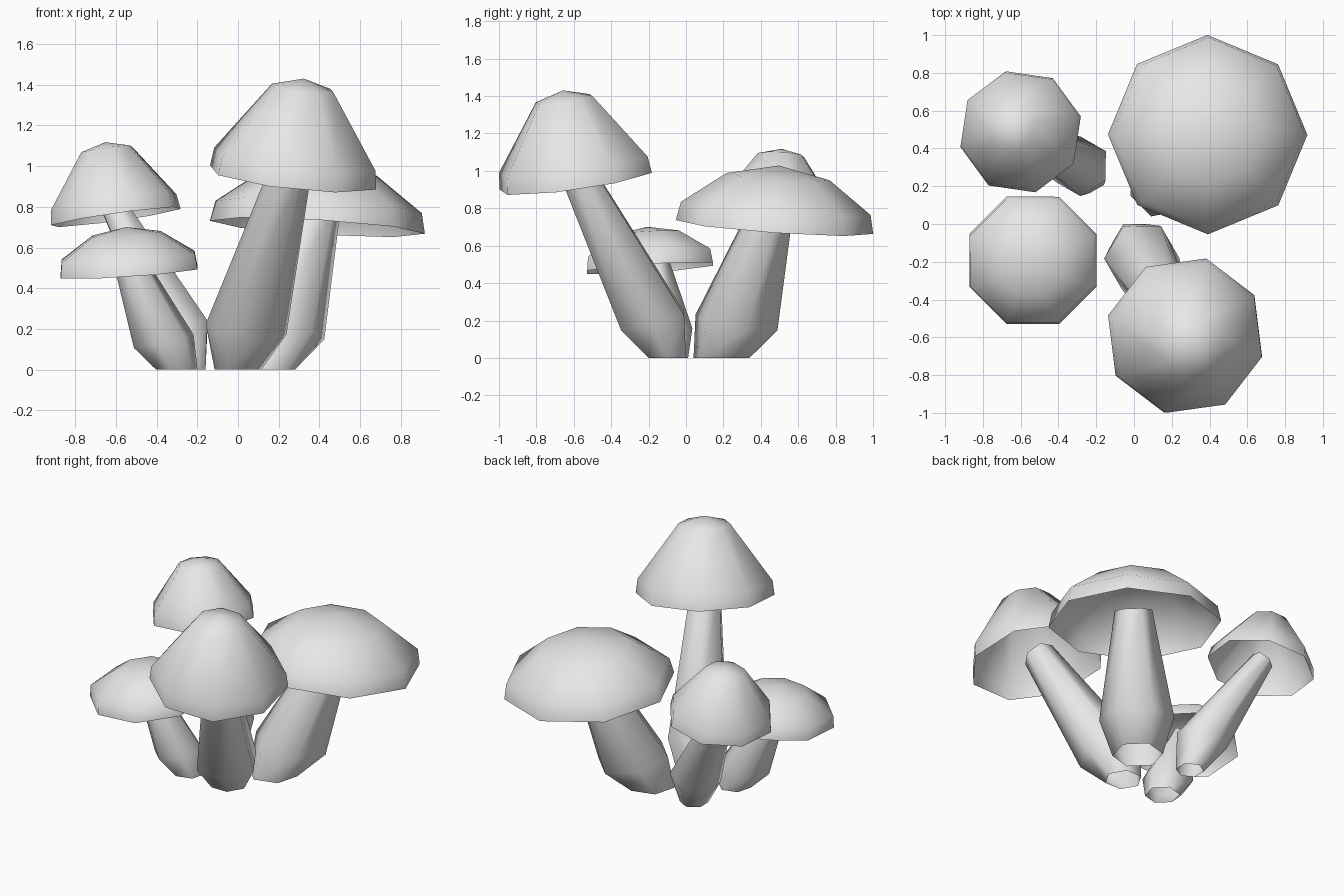
import bpy, bmesh
from math import cos, sin, tau, radians
from mathutils import Vector

cube = bpy.data.objects.get("Cube")
if cube:
    bpy.data.objects.remove(cube)

grey = bpy.data.materials.new("plain_grey")
grey.use_nodes = True
grey.diffuse_color = (0.8, 0.8, 0.8, 1)
grey.node_tree.nodes["Principled BSDF"].inputs["Base Color"].default_value = (0.8, 0.8, 0.8, 1)

UP = Vector((0, 0, 1))


def ring(bm, centre, normal, radius, sides, phase):
    """A tilted polygon of vertices around centre."""
    turn = UP.rotation_difference(normal)
    angles = [radians(phase) + tau * i / sides for i in range(sides)]
    return [bm.verts.new(centre + turn @ Vector((radius * cos(a), radius * sin(a), 0)))
            for a in angles]


def bridge(bm, loops):
    """Quads between each ring and the next one up."""
    for low, high in zip(loops, loops[1:]):
        n = len(low)
        for i in range(n):
            j = (i + 1) % n
            bm.faces.new((low[i], low[j], high[j], high[i]))


def finish(bm, name):
    mesh = bpy.data.meshes.new(name)
    bm.to_mesh(mesh)
    bm.free()
    mesh.materials.append(grey)
    mesh.shade_smooth()
    bpy.context.collection.objects.link(bpy.data.objects.new(name, mesh))


def cap(name, centre, axis, phase, profile, apex):
    """Eight-sided hollow cap: profile holds (radius, height) from the rim up."""
    bm = bmesh.new()
    c, n = Vector(centre), Vector(axis).normalized()
    loops = [ring(bm, c + n * h, n, r, 8, phase) for r, h in profile]
    bridge(bm, loops)
    tip, top = bm.verts.new(c + n * apex), loops[-1]
    for i in range(8):
        bm.faces.new((top[i], top[(i + 1) % 8], tip))
    finish(bm, name)


def stem(name, phase, foot, bulge, top):
    """Six-sided leaning open tube: each section is (x, y, z, radius)."""
    bm = bmesh.new()
    f, b, t = (Vector(s[:3]) for s in (foot, bulge, top))
    lean = (t - b).normalized()
    bridge(bm, [ring(bm, f, UP, foot[3], 6, phase),
                ring(bm, b, (lean + UP).normalized(), bulge[3], 6, phase),
                ring(bm, t, lean, top[3], 6, phase)])
    finish(bm, name)


# Tall front mushroom
cap("tall_cap", (0.27, -0.59, 0.945), (0.11, -0.14, 1), 30,
    [(0.425, 0), (0.414, 0.09), (0.158, 0.445)], 0.493)
stem("tall_stem", 0, (0, -0.1, 0, 0.115), (0.04, -0.18, 0.2, 0.2), (0.265, -0.59, 1.0, 0.1))

# Wide rear mushroom
cap("wide_cap", (0.39, 0.473, 0.7), (0.06, 0.07, 1), 0,
    [(0.529, 0), (0.508, 0.1), (0.277, 0.27)], 0.33)
stem("wide_stem", 15, (0.13, 0.19, 0, 0.155), (0.205, 0.27, 0.19, 0.23), (0.395, 0.465, 0.8, 0.115))

# Slim rear mushroom
cap("slim_cap", (-0.6, 0.488, 0.75), (-0.14, 0.06, 1), 14,
    [(0.331, 0), (0.32, 0.075), (0.128, 0.338)], 0.372)
stem("slim_stem", 30, (-0.235, 0.25, 0, 0.087), (-0.283, 0.305, 0.2, 0.158), (-0.615, 0.49, 0.81, 0.07))

# Short front mushroom
cap("short_cap", (-0.535, -0.192, 0.48), (-0.065, -0.065, 1), 22.5,
    [(0.365, 0), (0.354, 0.075), (0.181, 0.187)], 0.222)
stem("short_stem", 15, (-0.3, -0.09, 0, 0.105), (-0.365, -0.115, 0.14, 0.155), (-0.535, -0.175, 0.53, 0.08))
